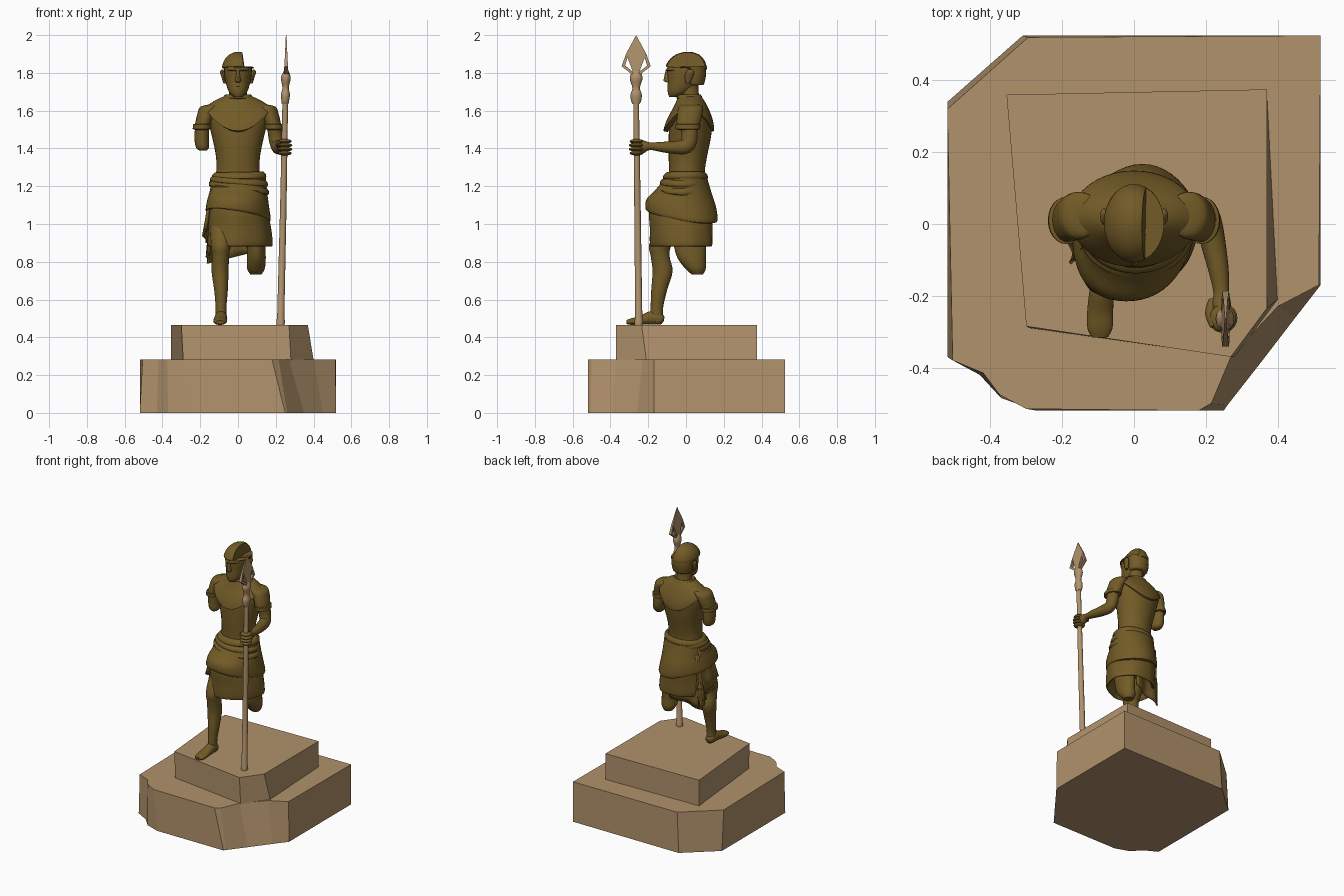
import bpy, bmesh, math
from mathutils import Vector


def material(name, col):
    m = bpy.data.materials.new(name)
    m.diffuse_color = col
    return m


BRONZE = material("bronze", (0.17, 0.105, 0.02, 1))
STONE = material("tan_stone", (0.44, 0.29, 0.15, 1))


def finish(name, bm, mat, smooth=True):
    bmesh.ops.recalc_face_normals(bm, faces=bm.faces)
    me = bpy.data.meshes.new(name)
    bm.to_mesh(me)
    bm.free()
    ob = bpy.data.objects.new(name, me)
    bpy.context.collection.objects.link(ob)
    me.materials.append(mat)
    if smooth:
        bpy.ops.object.select_all(action='DESELECT')
        ob.select_set(True)
        bpy.context.view_layer.objects.active = ob
        bpy.ops.object.shade_smooth_by_angle(angle=math.radians(40))
    return ob


def spline(keys, sub):
    """Catmull-Rom through tuples of any length."""
    out = []
    for i in range(len(keys) - 1):
        p = [keys[max(i - 1, 0)], keys[i], keys[i + 1], keys[min(i + 2, len(keys) - 1)]]
        for s in range(sub):
            t = s / sub
            out.append([0.5 * (2 * b + (c - a) * t + (2 * a - 5 * b + 4 * c - d) * t * t
                               + (3 * b - a - 3 * c + d) * t ** 3) for a, b, c, d in zip(*p)])
    return out + [list(keys[-1])]


def sweep(name, rings, mat=BRONZE, follow=False, n=24, sub=4, warp=None):
    """Ellipse rings (x, y, z, rx, ry), level or square to the path."""
    pts = spline(rings, sub)
    bm = bmesh.new()
    loops = []
    for i, p in enumerate(pts):
        u, v, c = Vector((1, 0, 0)), Vector((0, 1, 0)), Vector(p[:3])
        if follow:
            t = (Vector(pts[min(i + 1, len(pts) - 1)][:3]) - Vector(pts[max(i - 1, 0)][:3])).normalized()
            u = (u - t * u.dot(t)).normalized()
            v = t.cross(u)
        loop = []
        for k in range(n):
            a = 2 * math.pi * k / n
            co = c + u * max(p[3], .003) * math.cos(a) + v * max(p[4], .003) * math.sin(a)
            loop.append(bm.verts.new(warp(co, a, i / (len(pts) - 1)) if warp else co))
        loops.append(loop)
    for A, B in zip(loops, loops[1:]):
        for k in range(n):
            bm.faces.new((A[k], A[(k + 1) % n], B[(k + 1) % n], B[k]))
    bm.faces.new(loops[0])
    bm.faces.new(loops[-1])
    return finish(name, bm, mat)


def prism(name, bottom, top, mat):
    """Two matching 3D outlines joined into a solid."""
    bm = bmesh.new()
    A, B = [[bm.verts.new(p) for p in o] for o in (bottom, top)]
    for k in range(len(A)):
        j = (k + 1) % len(A)
        bm.faces.new((A[k], A[j], B[j], B[k]))
    bm.faces.new(A)
    bm.faces.new(B)
    return finish(name, bm, mat, False)


def at(z, pts):
    return [(x, y, z) for x, y in pts]


# Broken two-step plinth
prism("plinth_lower",
      at(0, [(-.52, .34), (-.31, .525), (.52, .525), (.52, -.17), (.45, -.26), (.35, -.39), (.26, -.505),
             (.25, -.52), (-.27, -.52), (-.37, -.485), (-.43, -.42), (-.52, -.37)]),
      at(.283, [(-.52, .32), (-.295, .52), (.52, .525), (.515, -.17), (.40, -.23), (.27, -.37), (.215, -.50),
                (.18, -.52), (-.30, -.515), (-.375, -.475), (-.42, -.415), (-.505, -.38)]), STONE)
prism("plinth_upper", at(.28, [(-.355, .36), (.37, .375), (.40, -.21), (.28, -.37), (-.29, -.29)]),
      at(.465, [(-.355, .36), (.37, .375), (.37, -.235), (.27, -.37), (-.30, -.285)]), STONE)

# Standing leg, foot and broken trailing leg
sweep("standing_leg", [(-.085, -.08, .99, .065, .075), (-.09, -.135, .89, .053, .06), (-.092, -.137, .83, .045, .05),
                       (-.095, -.124, .75, .045, .053), (-.09, -.142, .65, .036, .042),
                       (-.09, -.155, .55, .028, .033), (-.09, -.155, .485, .03, .038)])
sweep("foot", [(-.09, -.118, .492, .012, .012), (-.09, -.13, .495, .028, .028), (-.09, -.18, .503, .033, .036),
               (-.094, -.24, .49, .036, .024), (-.095, -.29, .483, .035, .017), (-.095, -.315, .48, .022, .010)],
      follow=True)
sweep("broken_leg", [(.09, .0, 1.0, .06, .08), (.095, .02, .89, .05, .085), (.097, .03, .82, .05, .075),
                     (.095, .05, .765, .047, .055), (.095, .06, .733, .03, .03)])


# Skirt layers: skewed towards the forward leg, with folds
def folds(amount, hem_x, hem_y, k):
    def warp(co, a, t):
        f = amount * t * math.sin(k * a + .6)
        x, y = co.x * (1 + f), (co.y + .02) * (1 + f) - .02
        return Vector((x, y + .22 * x * t, co.z + t * (hem_x * x + hem_y * y)))
    return warp


sweep("skirt", [(.005, 0, 1.24, .13, .105), (.0, -.025, 1.1, .15, .165), (.008, -.025, .98, .166, .165),
                (.01, -.025, .89, .172, .163), (.01, -.025, .895, .155, .147), (.01, -.02, .98, .13, .12)],
      n=48, warp=folds(.025, 0, 0, 7))
sweep("overskirt", [(.005, 0, 1.24, .143, .113), (.003, -.015, 1.17, .152, .15), (.0, -.027, 1.11, .163, .183),
                    (.0, -.025, 1.045, .172, .188), (.0, -.025, 1.04, .155, .165)],
      n=48, warp=folds(.015, -.2, -.18, 5))
for i, (z, r, tilt) in enumerate([(1.25, 1, .02), (1.222, 1.06, -.08), (1.19, 1.1, -.14)]):
    sweep("waist_sash_%d" % (i + 1), [(.005, 0, z + .025, .128 * r, .1 * r), (.005, -.002 - .008 * i, z + .01, .143 * r, .116 * r),
                                      (.005, -.003 - .008 * i, z - .01, .143 * r, .118 * r), (.005, 0, z - .025, .128 * r, .1 * r)],
          n=36, sub=2, warp=lambda co, a, t, k=tilt: co + Vector((0, 0, k * co.x)))


# Thin hanging cloth: left edge and right edge paths, pleated and thickened
def cloth(name, top, bottom, pleat, normal, steps=10):
    bm = bmesh.new()
    rows = []
    for s in range(5):
        row = []
        for k in range(steps + 1):
            f = k / steps
            a = Vector(top[0]).lerp(Vector(top[1]), f)
            b = Vector(bottom[0]).lerp(Vector(bottom[1]), f)
            row.append(bm.verts.new(a.lerp(b, s / 4) + Vector(normal) * pleat * math.sin(f * 9) * (s + 1) / 5))
        rows.append(row)
    for A, B in zip(rows, rows[1:]):
        for k in range(steps):
            bm.faces.new((A[k], A[k + 1], B[k + 1], B[k]))
    ob = finish(name, bm, BRONZE)
    m = ob.modifiers.new("thickness", 'SOLIDIFY')
    m.thickness, m.offset = .01, 0


cloth("rear_cloth", [(-.15, .05, .98), (.06, .10, .98)], [(-.163, .04, .79), (.06, .09, .845)], .012, (0, 1, 0))
cloth("hip_cloth_outer", [(-.135, -.06, 1.22), (-.13, .05, 1.22)], [(-.178, -.11, .98), (-.172, .03, .90)], .010, (1, 0, 0))
cloth("hip_cloth_inner", [(-.14, .0, 1.16), (-.125, .07, 1.18)], [(-.163, .0, .85), (-.15, .06, .80)], .010, (1, 0, 0))

# Torso, neck and draped collar
sweep("torso", [(0, .005, 1.2, .125, .10), (0, .005, 1.28, .115, .095), (0, .01, 1.36, .117, .102),
                (0, .02, 1.46, .137, .112), (0, .027, 1.54, .156, .112), (0, .032, 1.6, .165, .092),
                (0, .03, 1.64, .125, .072), (0, .02, 1.672, .07, .06)], n=32)
sweep("neck", [(0, .03, 1.64, .058, .058), (0, .018, 1.69, .048, .05), (0, .01, 1.76, .05, .055)])
sweep("neckband", [(0, .018, 1.66, .07, .06), (0, .018, 1.668, .078, .069), (0, .018, 1.685, .068, .06),
                   (0, .018, 1.68, .055, .05)], sub=2)


def drape(co, a, t):
    d = min(t / .7, 1) ** 1.4
    return co - Vector((0, 0, .115 * d * math.sin(a) ** 2))


sweep("collar", [(0, .02, 1.678, .07, .06), (0, .025, 1.652, .125, .088), (0, .02, 1.622, .168, .122),
                 (0, .014, 1.608, .176, .134), (0, .016, 1.602, .15, .112)], n=40, warp=drape)

# Sleeves with cuffs, mirrored
for s, side in ((-1, "left"), (1, "right")):
    sweep(side + "_sleeve", [(s * .11, .025, 1.635, .02, .03), (s * .145, .025, 1.622, .052, .062),
                             (s * .168, .02, 1.58, .048, .066), (s * .184, .012, 1.53, .043, .062),
                             (s * .19, .01, 1.5, .043, .06)])
    sweep(side + "_cuff", [(s * .187, .01, 1.53, .042, .058), (s * .188, .01, 1.527, .05, .066),
                           (s * .191, .01, 1.503, .049, .065), (s * .191, .01, 1.498, .036, .05)], sub=1)

# Broken arm stump and bent arm holding the spear
sweep("arm_stump", [(-.19, .012, 1.53, .037, .05), (-.192, .012, 1.45, .038, .048), (-.188, .01, 1.405, .034, .042),
                    (-.186, .008, 1.388, .018, .025)])
sweep("bent_arm", [(.19, .012, 1.53, .038, .045), (.2, .018, 1.455, .038, .042), (.21, .0, 1.412, .036, .04),
                   (.222, -.06, 1.405, .034, .034), (.236, -.13, 1.408, .028, .027), (.243, -.19, 1.412, .022, .02),
                   (.243, -.225, 1.41, .027, .034), (.242, -.25, 1.405, .02, .036)], follow=True)
for i in range(4):
    z = 1.375 + i * .021
    bm = bmesh.new()
    bmesh.ops.create_uvsphere(bm, u_segments=20, v_segments=8, radius=1)
    r = .043 - .004 * abs(i - 1.5)
    for v in bm.verts:
        v.co = Vector((.247, -.262, z)) + Vector((v.co.x * r, v.co.y * r, v.co.z * .0125))
    finish("finger_%d" % (i + 1), bm, BRONZE)
sweep("thumb", [(.22, -.215, 1.405, .014, .014), (.212, -.25, 1.425, .014, .014), (.222, -.285, 1.435, .01, .01)],
      follow=True, n=12)

# Spear: shaft, turned socket and pierced blade
sweep("spear_shaft", [(.225, -.25, .465, .022, .022), (.2255, -.25, .49, .023, .023), (.226, -.25, .5, .019, .019),
                      (.24, -.257, 1.1, .017, .017), (.25, -.264, 1.64, .015, .015)], STONE, n=12, sub=1)
sweep("spear_socket", [(.25, -.264, 1.635, .018, .018), (.25, -.264, 1.65, .02, .026), (.251, -.264, 1.685, .024, .03),
                       (.252, -.264, 1.72, .017, .02), (.253, -.264, 1.765, .025, .033), (.254, -.264, 1.79, .022, .03),
                       (.255, -.264, 1.815, .01, .014)], STONE, n=16)


def blade(name, pts):
    def side(s):
        return [(.255 + s * .012 * max(.15, (2.0 - z) / .2), -.264 + y, z) for y, z in pts]
    prism(name, side(-1), side(1), STONE)


blade("spear_blade", [(-.015, 1.80), (-.047, 1.885), (-.054, 1.90), (0, 2.0), (.054, 1.90), (.047, 1.885), (.015, 1.80)])
for s, side_name in ((-1, "front"), (1, "rear")):
    blade(side_name + "_barb", [(s * .02, 1.79), (s * .077, 1.835), (s * .054, 1.90), (s * .046, 1.88),
                                (s * .058, 1.838), (s * .015, 1.805)])

# Head, helmet and face
head = sweep("head", [(0, -.06, 1.672, .022, .028), (0, -.045, 1.69, .042, .05), (0, -.028, 1.715, .055, .07),
                      (0, -.006, 1.76, .067, .09), (0, .0, 1.81, .073, .098), (0, .0, 1.86, .068, .09),
                      (0, .003, 1.89, .04, .05)], n=32)
helmet = sweep("helmet", [(0, .005, 1.826, .07, .09), (0, .002, 1.826, .083, .108), (0, .003, 1.842, .082, .106),
                          (0, .006, 1.872, .07, .09), (0, .01, 1.898, .045, .06), (0, .01, 1.911, .014, .02)],
               n=32, sub=2, warp=lambda co, a, t: co + Vector((0, 0, -.08 * co.y * (1 - t))))
sweep("neck_guard", [(0, .045, 1.735, .056, .045), (0, .045, 1.745, .064, .052), (0, .042, 1.79, .073, .064),
                     (0, .035, 1.835, .076, .07)])
sweep("nose", [(0, -.098, 1.815, .009, .01), (0, -.1, 1.785, .01, .014), (0, -.096, 1.758, .016, .022),
               (0, -.09, 1.75, .011, .012)], n=12)
sweep("lips", [(0, -.08, 1.737, .018, .012), (0, -.083, 1.728, .024, .016), (0, -.08, 1.718, .018, .012)], n=12, sub=2)
sweep("brow", [(0, -.03, 1.806, .055, .064), (0, -.03, 1.816, .064, .075), (0, -.03, 1.826, .06, .068)], sub=2)
for s, side in ((-1, "left"), (1, "right")):
    sweep(side + "_ear", [(s * .07, .01, 1.745, .008, .01), (s * .076, .014, 1.775, .011, .021),
                          (s * .084, .022, 1.805, .011, .022), (s * .082, .022, 1.818, .005, .01)], n=12)

# Missing chunk of the helmet crown
cutter = prism("helmet_break_cutter", at(1.832, [(.028, -.2), (.2, -.2), (.2, .2), (.036, .2)]),
               at(2.05, [(.0, -.2), (.2, -.2), (.2, .2), (.004, .2)]), BRONZE)
cutter.hide_render = True
cutter.hide_set(True)
for ob in (head, helmet):
    m = ob.modifiers.new("break", 'BOOLEAN')
    m.operation, m.object, m.solver = 'DIFFERENCE', cutter, 'EXACT'
